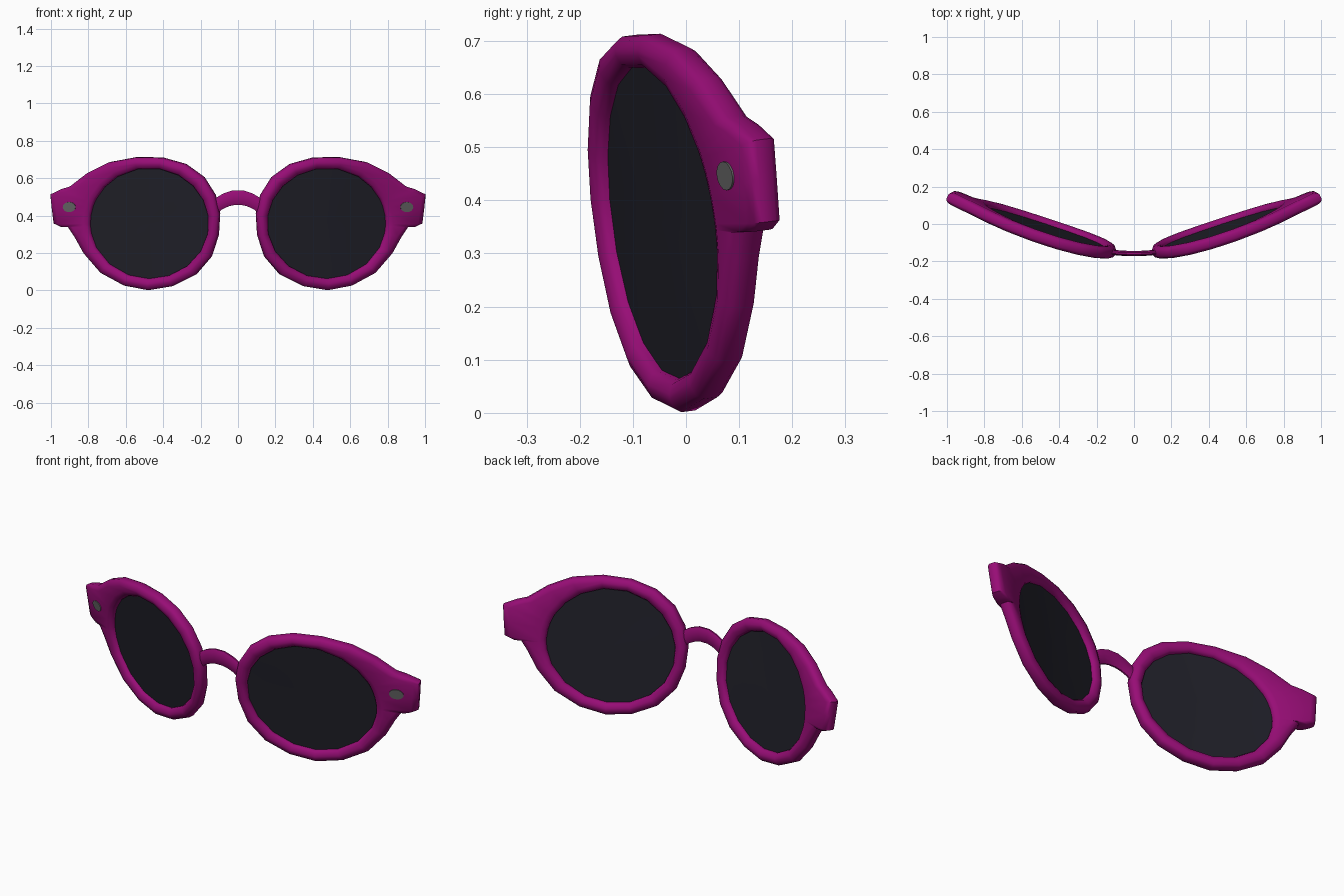
import bpy, math
from mathutils import Vector

if "Cube" in bpy.data.objects:
    bpy.data.objects.remove(bpy.data.objects["Cube"])


def material(name, rgb):
    m = bpy.data.materials.new(name)
    m.diffuse_color = (*rgb, 1)
    m.use_nodes = True
    m.node_tree.nodes["Principled BSDF"].inputs["Base Color"].default_value = m.diffuse_color
    return m


FRAME = material("magenta plastic", (0.31, 0.004, 0.18))
LENS = material("dark lens", (0.0145, 0.0145, 0.022))
METAL = material("grey metal", (0.13, 0.13, 0.13))
CX, CZ, RX, RZ = 0.47, 0.36, 0.317, 0.296      # lens opening


def on_face(x, z, depth=0.0):
    """Point on the curved, tilted face of the glasses; depth > 0 is forward."""
    d = x - 0.475
    y = -0.04 + 0.33 * d + 0.12 * d * d - 0.125 * (z - 0.355)
    n = Vector((0.33 + 0.24 * d, -1, -0.125)).normalized()
    return Vector((x, y, z)) + n * depth


def make(name, verts, faces, mat, mirror=True, angle=50):
    me = bpy.data.meshes.new(name)
    me.from_pydata(verts, [], faces)
    me.materials.append(mat)
    ob = bpy.data.objects.new(name, me)
    bpy.context.collection.objects.link(ob)
    bpy.ops.object.select_all(action='DESELECT')
    ob.select_set(True)
    bpy.context.view_layer.objects.active = ob
    bpy.ops.object.mode_set(mode='EDIT')
    bpy.ops.mesh.select_all(action='SELECT')
    bpy.ops.mesh.normals_make_consistent(inside=False)
    bpy.ops.object.mode_set(mode='OBJECT')
    bpy.ops.object.shade_smooth_by_angle(angle=math.radians(angle))
    if mirror:
        mod = ob.modifiers.new("mirror", 'MIRROR')
        mod.use_mirror_merge = False
    return ob


def skin(rings, closed):
    """Quads joining equal rings of points, with end caps when open."""
    n, m = len(rings), len(rings[0])
    faces = [(i * m + j, i * m + (j + 1) % m,
              (i + 1) % n * m + (j + 1) % m, (i + 1) % n * m + j)
             for i in range(n if closed else n - 1) for j in range(m)]
    if not closed:
        faces += [tuple(range(m)), tuple(range((n - 1) * m, n * m))]
    return [p for r in rings for p in r], faces


# Rim with hinge lug: outer outline, rounded section between it and the opening
outline = [(0.545, 0.712), (0.69, 0.685), (0.80, 0.63), (0.893, 0.558),
           (0.94, 0.543), (0.998, 0.515), (0.99, 0.44), (0.98, 0.36),
           (0.945, 0.343), (0.905, 0.342), (0.87, 0.29), (0.82, 0.20),
           (0.73, 0.096), (0.605, 0.028), (0.475, 0.003), (0.345, 0.025),
           (0.225, 0.085), (0.143, 0.18), (0.105, 0.295), (0.098, 0.41),
           (0.122, 0.51), (0.182, 0.605), (0.28, 0.675), (0.405, 0.71)]
rings = []
for x, z in outline:
    a = math.atan2((z - CZ) / RZ, (x - CX) / RX)
    inner = Vector((CX + RX * math.cos(a), CZ + RZ * math.sin(a)))
    d = Vector((x, z)) - inner
    w = d.length
    d.normalize()
    r = min(0.03, w * 0.42)
    front = [(0, 0.014), (0.3 * r, 0.026), (r, 0.033),
             (w - r, 0.033), (w - 0.3 * r, 0.026), (w, 0.014)]
    section = front + [(u, -v) for u, v in reversed(front)]
    rings.append([on_face(*(inner + d * u), v) for u, v in section])
make("rim", *skin(rings, True), FRAME)

# Lens: thin curved disc set into the rim
N = 32
rings = []
for s, v in [(0.02, 0.005), (0.5, 0.005), (1.02, 0.005),
             (1.02, -0.005), (0.5, -0.005), (0.02, -0.005)]:
    rings.append([on_face(CX + RX * s * math.cos(2 * math.pi * j / N),
                          CZ + RZ * s * math.sin(2 * math.pi * j / N), v)
                  for j in range(N)])
make("lens", *skin(rings, False), LENS)

# Rivet plate on the front of each lug
rings = [[on_face(0.889 + 0.034 * math.cos(math.pi * j / 8),
                  0.45 + 0.027 * math.sin(math.pi * j / 8), v)
          for j in range(16)] for v in (0.03, 0.036)]
make("rivet", *skin(rings, False), METAL)

# Arched nose bridge: flattened tube
half = [(0.14, 0.43), (0.105, 0.462), (0.065, 0.484), (0.025, 0.496)]
path = [Vector((-x, z)) for x, z in half] + [Vector(p) for p in reversed(half)]
rings = []
for i, p in enumerate(path):
    t = (path[min(i + 1, len(path) - 1)] - path[max(i - 1, 0)]).normalized()
    h = 0.043 - 0.06 * abs(p.x)
    ring = []
    for j in range(10):
        a = 2 * math.pi * j / 10
        o = h * math.sin(a)
        ring.append(Vector((p.x - t.y * o,
                            -0.158 + 0.5 * p.x ** 2 + 0.014 * math.cos(a),
                            p.y + t.x * o)))
    rings.append(ring)
make("bridge", *skin(rings, False), FRAME, mirror=False)
